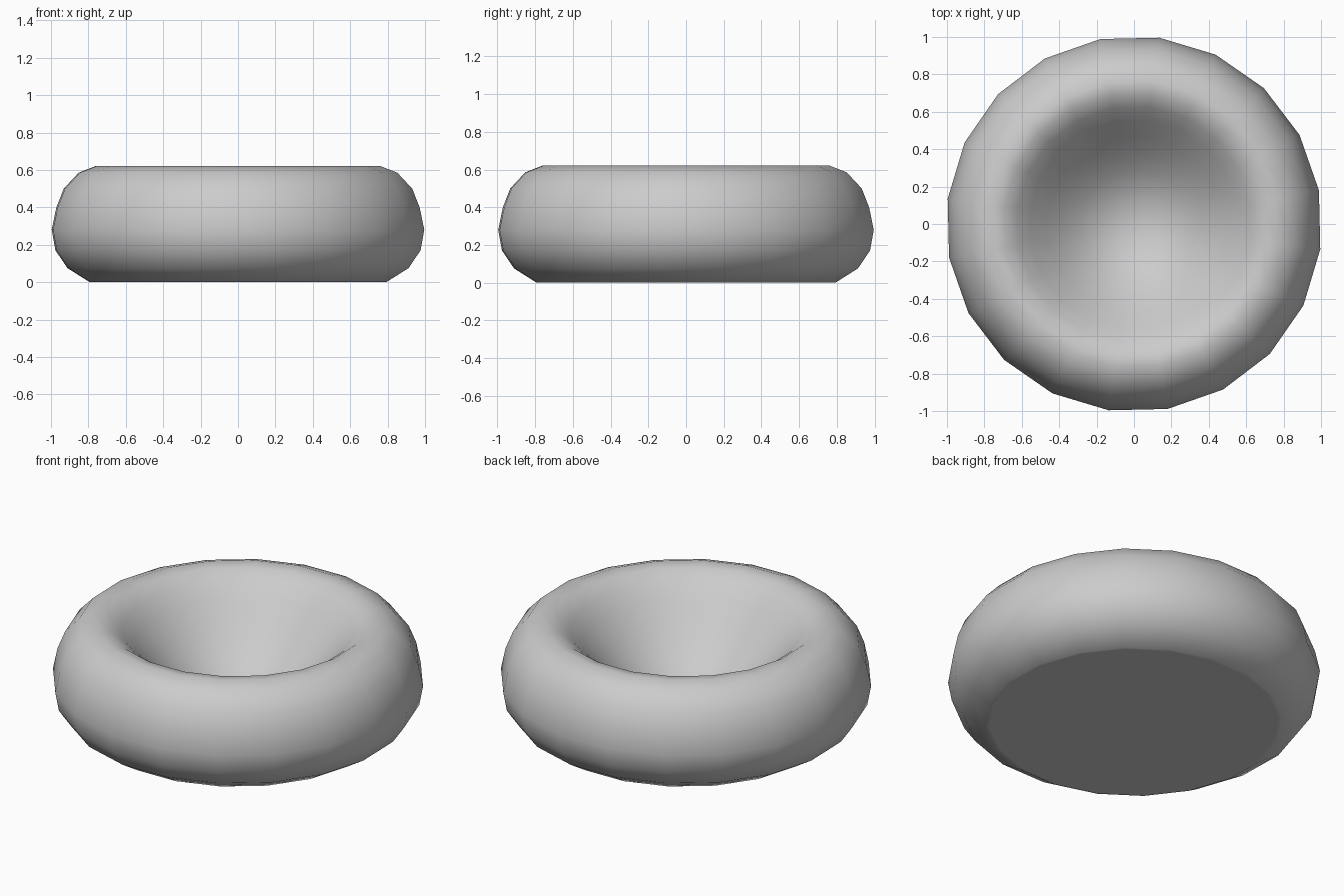
import bpy
import bmesh
from math import cos, sin, radians, tau

cube = bpy.data.objects.get("Cube")
if cube:
    bpy.data.objects.remove(cube, do_unlink=True)

SIDES = 20

# Matte grey material
grey = bpy.data.materials.new("matte_grey")
grey.use_nodes = True
colour = (0.6, 0.6, 0.6, 1)
grey.diffuse_color = colour
grey.node_tree.nodes["Principled BSDF"].inputs["Base Color"].default_value = colour

# Radius and height: flat base, outer bulge, over the rim, down into the hollow
profile = [(0.78, 0), (0.80, 0), (0.92, 0.075), (0.985, 0.17), (1.005, 0.28),
           (0.98, 0.40), (0.94, 0.50), (0.86, 0.585), (0.77, 0.62), (0.70, 0.61),
           (0.63, 0.56), (0.56, 0.49), (0.47, 0.39), (0.38, 0.30), (0.29, 0.225),
           (0.20, 0.17), (0.10, 0.135)]

bm = bmesh.new()
rings = []
for radius, height in profile:
    angles = [radians(10.3) + tau * i / SIDES for i in range(SIDES)]
    rings.append([bm.verts.new((radius * cos(a), radius * sin(a), height)) for a in angles])

# Walls between neighbouring rings
for low, high in zip(rings, rings[1:]):
    for i in range(SIDES):
        j = (i + 1) % SIDES
        bm.faces.new((low[i], low[j], high[j], high[i]))

# Flat underside and the floor of the hollow
bm.faces.new(rings[0][::-1])
centre = bm.verts.new((0, 0, 0.125))
for i in range(SIDES):
    bm.faces.new((rings[-1][i], rings[-1][(i + 1) % SIDES], centre))

mesh = bpy.data.meshes.new("round_bowl")
bm.to_mesh(mesh)
bm.free()
mesh.materials.append(grey)
bowl = bpy.data.objects.new("round_bowl", mesh)
bpy.context.collection.objects.link(bowl)

# Smooth shading all round
bpy.context.view_layer.objects.active = bowl
bowl.select_set(True)
bpy.ops.object.shade_smooth_by_angle(angle=radians(40))
